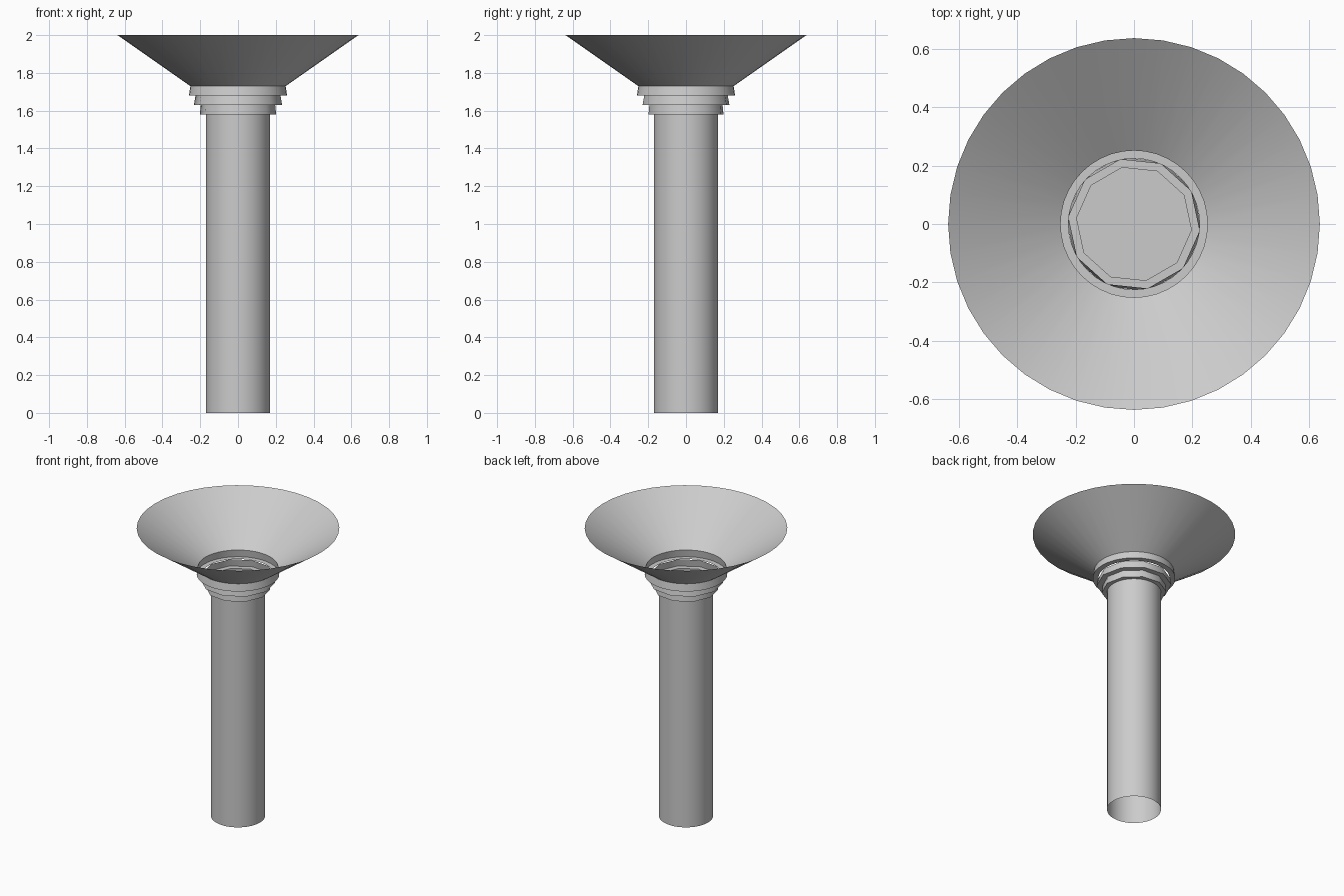
import bpy, math

if "Cube" in bpy.data.objects:
    bpy.data.objects.remove(bpy.data.objects["Cube"])

grey = bpy.data.materials.new("plain_grey")
grey.diffuse_color = (0.6, 0.6, 0.6, 1)
grey.use_nodes = True
grey.node_tree.nodes["Principled BSDF"].inputs["Base Color"].default_value = grey.diffuse_color


def revolve(name, profile, sides, turn=0.0, cap_end=False):
    """Spin (radius, height) points around z into an open shell."""
    verts, faces = [], []
    for r, z in profile:
        for i in range(sides):
            a = turn + 2 * math.pi * i / sides
            verts.append((r * math.cos(a), r * math.sin(a), z))
    for k in range(len(profile) - 1):
        for i in range(sides):
            j = (i + 1) % sides
            a, b = k * sides, (k + 1) * sides
            faces.append((a + i, a + j, b + j, b + i))
    if cap_end:
        base = (len(profile) - 1) * sides
        faces.append(tuple(range(base, base + sides)))
    mesh = bpy.data.meshes.new(name)
    mesh.from_pydata(verts, [], faces)
    mesh.materials.append(grey)
    obj = bpy.data.objects.new(name, mesh)
    bpy.context.collection.objects.link(obj)
    bpy.ops.object.select_all(action='DESELECT')
    obj.select_set(True)
    bpy.context.view_layer.objects.active = obj
    bpy.ops.object.shade_smooth_by_angle(angle=math.radians(40))
    return obj


# Hollow post, open at the bottom
revolve("post", [(0.17, 0), (0.17, 1.58)], 40)

# Wide thin funnel with a short collar
revolve("funnel", [(0.26, 1.68), (0.252, 1.73), (0.638, 2.0)], 40)

# Round floor of the collar, reaching in to the faceted steps
revolve("collar_floor", [(0.225, 1.68), (0.26, 1.68)], 40)

# Faceted steps down to the post, closed by the inner floor
revolve("stepped_neck",
        [(0.226, 1.68), (0.235, 1.63), (0.198, 1.63),
         (0.203, 1.58), (0.165, 1.58)],
        10, math.radians(-6), cap_end=True)
